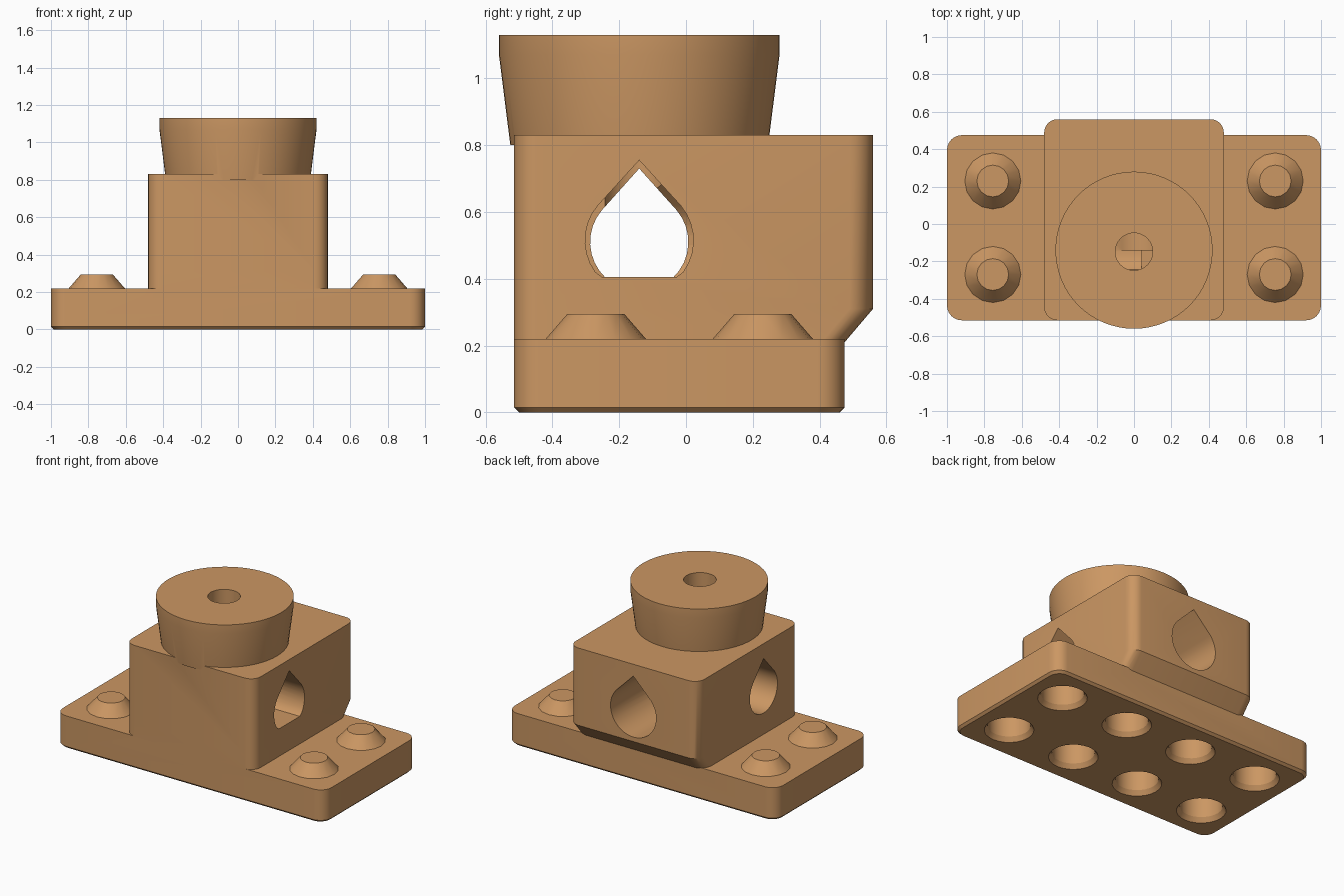
import bpy, bmesh, math

if "Cube" in bpy.data.objects:
    bpy.data.objects.remove(bpy.data.objects["Cube"])

tan = bpy.data.materials.new("tan plastic")
tan.diffuse_color = (0.60, 0.31, 0.125, 1)
tan.use_nodes = True
tan.node_tree.nodes["Principled BSDF"].inputs["Base Color"].default_value = tan.diffuse_color


def loft(name, rings):
    """Closed solid through a list of equal-length rings of points."""
    bm = bmesh.new()
    loops = [[bm.verts.new(p) for p in r] for r in rings]
    n = len(loops[0])
    for a, b in zip(loops, loops[1:]):
        for i in range(n):
            j = (i + 1) % n
            bm.faces.new((a[i], a[j], b[j], b[i]))
    bm.faces.new(loops[0][::-1])
    bm.faces.new(loops[-1])
    bmesh.ops.recalc_face_normals(bm, faces=bm.faces)
    me = bpy.data.meshes.new(name)
    bm.to_mesh(me)
    bm.free()
    me.materials.append(tan)
    ob = bpy.data.objects.new(name, me)
    bpy.context.collection.objects.link(ob)
    return ob


def rounded_rect(x, y0, y1, z, r, seg=6):
    pts = []
    corners = [(x - r, y1 - r), (r - x, y1 - r), (r - x, y0 + r), (x - r, y0 + r)]
    for k, (cx, cy) in enumerate(corners):
        for i in range(seg + 1):
            a = math.radians(90) * (k + i / seg)
            pts.append((cx + r * math.cos(a), cy + r * math.sin(a), z))
    return pts


def revolve(name, cx, cy, profile, seg):
    return loft(name, [[(cx + r * math.cos(math.tau * i / seg),
                         cy + r * math.sin(math.tau * i / seg), z)
                        for i in range(seg)] for r, z in profile])


def teardrop(r, zc, tip, floor, seg=24):
    """(sideways, up) outline: round below, pointed on top."""
    pts = [(0, tip)]
    for i in range(seg + 1):
        a = math.radians(140 + 260 * i / seg)
        pts.append((r * math.cos(a), max(zc + r * math.sin(a), floor)))
    return pts


def combine(target, tool, op):
    tool.hide_render = True
    m = target.modifiers.new("cut", 'BOOLEAN')
    m.operation, m.solver, m.object = op, 'EXACT', tool
    bpy.context.view_layer.objects.active = target
    bpy.ops.object.modifier_apply(modifier=m.name)
    bpy.data.objects.remove(tool)


CY = -0.14                       # axis of the cup and of the side tunnels
ROWS = (-0.27, 0.23)             # stud rows

# base plate with a small bottom chamfer
body = loft("connector_body", [
    rounded_rect(0.985, -0.50, 0.46, 0, 0.07),
    rounded_rect(1, -0.515, 0.475, 0.015, 0.08),
    rounded_rect(1, -0.515, 0.475, 0.22, 0.08)])

# upright block, sloping out at the lower back
block = loft("block", [
    rounded_rect(0.48, -0.515, 0.475, 0.18, 0.07),
    rounded_rect(0.48, -0.515, 0.475, 0.21, 0.07),
    rounded_rect(0.48, -0.515, 0.56, 0.31, 0.07),
    rounded_rect(0.48, -0.515, 0.56, 0.83, 0.07)])
combine(body, block, 'UNION')

# tapered round cup
cup = revolve("cup", 0, CY, [(0.386, 0.80), (0.42, 1.07), (0.42, 1.13)], 64)
combine(body, cup, 'UNION')

# cone studs
for x in (-0.755, 0.755):
    for y in ROWS:
        stud = revolve("stud", x, y, [(0.162, 0.205), (0.15, 0.22), (0.085, 0.295)], 16)
        combine(body, stud, 'UNION')

# sockets in the underside
for x in (-0.755, -0.25, 0.25, 0.755):
    for y in ROWS:
        socket = revolve("socket", x, y, [(0.16, -0.015), (0.13, 0.03),
                                          (0.13, 0.17), (0.06, 0.24)], 24)
        combine(body, socket, 'DIFFERENCE')

# teardrop tunnels: right, left and back
right = teardrop(0.162, 0.515, 0.755, 0.405)
left = teardrop(0.147, 0.51, 0.73, 0)
back = teardrop(0.17, 0.51, 0.75, 0)
combine(body, loft("right_tunnel", [[(x, CY + u, z) for u, z in right] for x in (-0.03, 0.6)]), 'DIFFERENCE')
combine(body, loft("left_tunnel", [[(x, CY + u, z) for u, z in left] for x in (-0.6, 0.04)]), 'DIFFERENCE')
combine(body, loft("back_tunnel", [[(u, y, z) for u, z in back] for y in (CY, 0.7)]), 'DIFFERENCE')

# bore down through the cup
combine(body, revolve("bore", 0, CY - 0.008, [(0.1, 0.52), (0.1, 1.2)], 32), 'DIFFERENCE')

bpy.ops.object.select_all(action='DESELECT')
body.select_set(True)
bpy.context.view_layer.objects.active = body
bpy.ops.object.shade_smooth_by_angle(angle=math.radians(30))
